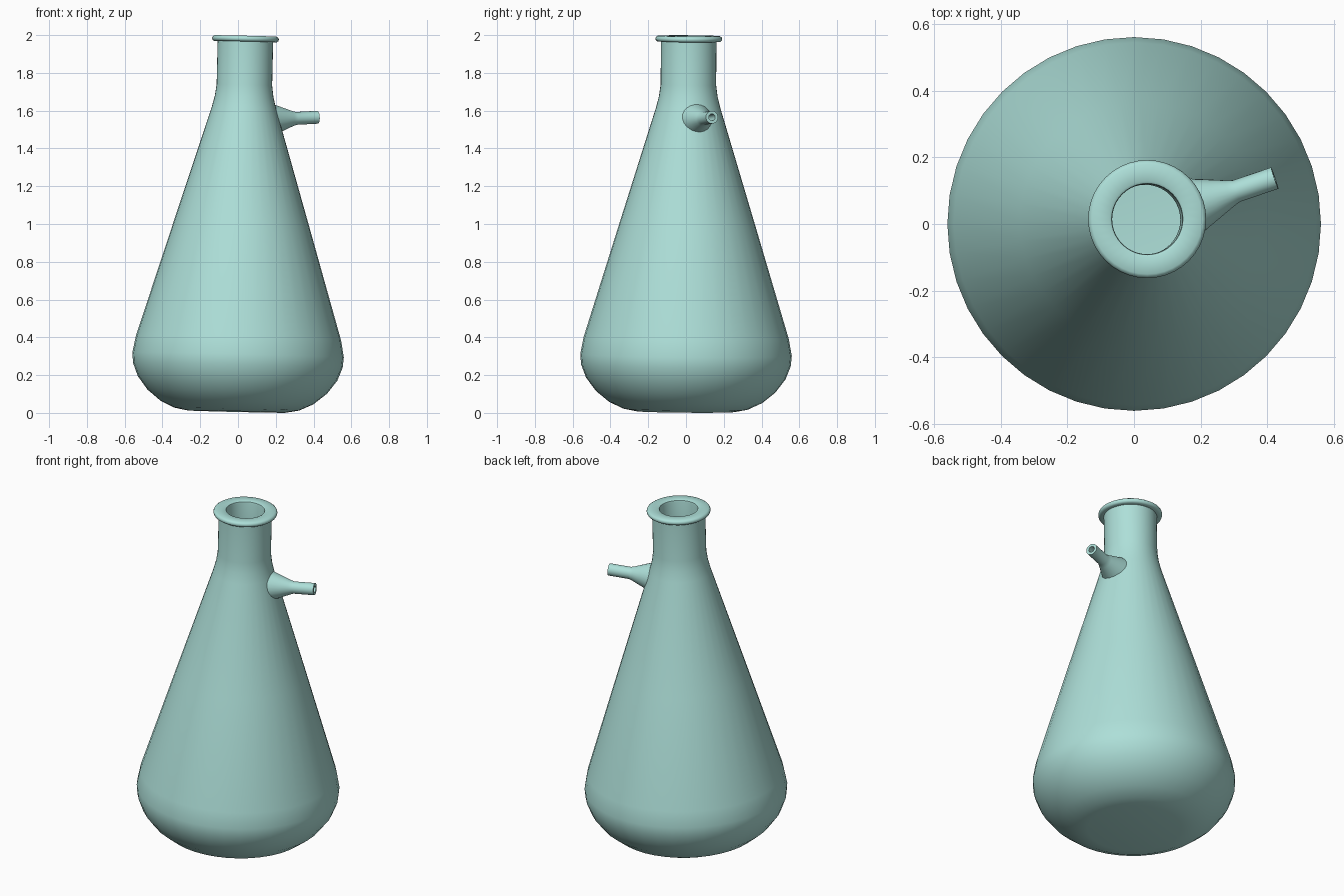
import bpy, bmesh, math
from mathutils import Matrix, Vector

if "Cube" in bpy.data.objects:
    bpy.data.objects.remove(bpy.data.objects["Cube"])

glass = bpy.data.materials.new("pale_green_glass")
glass.diffuse_color = (0.42, 0.74, 0.69, 1)
glass.use_nodes = True
glass.node_tree.nodes["Principled BSDF"].inputs["Base Color"].default_value = glass.diffuse_color


def lathe(name, profile, sides, base, axis, angle):
    """Revolve a (radius, height) profile about an axis starting at base."""
    bm = bmesh.new()
    rings = []
    for r, h in profile:
        if r == 0:
            rings.append([bm.verts.new((0, 0, h))] * sides)
        else:
            rings.append([bm.verts.new((r * math.cos(math.tau * i / sides),
                                        r * math.sin(math.tau * i / sides), h))
                          for i in range(sides)])
    for a, b in zip(rings, rings[1:]):
        for i in range(sides):
            j = (i + 1) % sides
            corners = list(dict.fromkeys((a[i], a[j], b[j], b[i])))
            bm.faces.new(corners)
    turn = Vector((0, 0, 1)).rotation_difference(Vector(axis)).to_matrix().to_4x4()
    bm.transform(Matrix.Translation(base) @ turn)
    bmesh.ops.recalc_face_normals(bm, faces=bm.faces)
    mesh = bpy.data.meshes.new(name)
    bm.to_mesh(mesh)
    bm.free()
    obj = bpy.data.objects.new(name, mesh)
    bpy.context.collection.objects.link(obj)
    mesh.materials.append(glass)
    bpy.ops.object.select_all(action='DESELECT')
    obj.select_set(True)
    bpy.context.view_layer.objects.active = obj
    bpy.ops.object.shade_smooth_by_angle(angle=math.radians(angle))
    return obj


# Flask body: rounded base, cone and neck, leaning very slightly
outer = [(0, 0), (0.26, 0), (0.33, 0.013), (0.405, 0.048), (0.475, 0.105),
         (0.528, 0.175), (0.555, 0.245), (0.56, 0.3), (0.543, 0.39),
         (0.36, 0.99), (0.17, 1.61), (0.155, 1.67), (0.147, 1.73), (0.147, 1.96)]
# Rolled lip
lip = [(0.166, 1.959), (0.174, 1.965), (0.177, 1.974), (0.174, 1.983), (0.165, 1.989),
       (0.114, 1.989), (0.107, 1.985)]
# Inner wall, leaving a thick glass shell
inner = [(0.105, 1.975), (0.105, 1.73), (0.115, 1.66), (0.32, 0.98), (0.503, 0.38),
         (0.52, 0.3), (0.49, 0.195), (0.44, 0.13), (0.38, 0.082), (0.32, 0.053),
         (0.25, 0.04), (0, 0.04)]
lathe("flask_body", outer + lip + inner, 40,
      (-0.0065, -0.0025, 0.007), (0.0233, 0.0087, 1), 40)

# Side spout: flared root, straight tube and bored tip
spout = [(0, -0.015), (0.086, -0.015), (0.06, 0.052), (0.041, 0.1), (0.034, 0.122),
         (0.034, 0.243), (0.018, 0.243), (0.018, 0.0), (0, 0.0)]
lathe("side_spout", spout, 24, (0.192, 0.06, 1.553), (0.947, 0.32, 0.05), 35)
